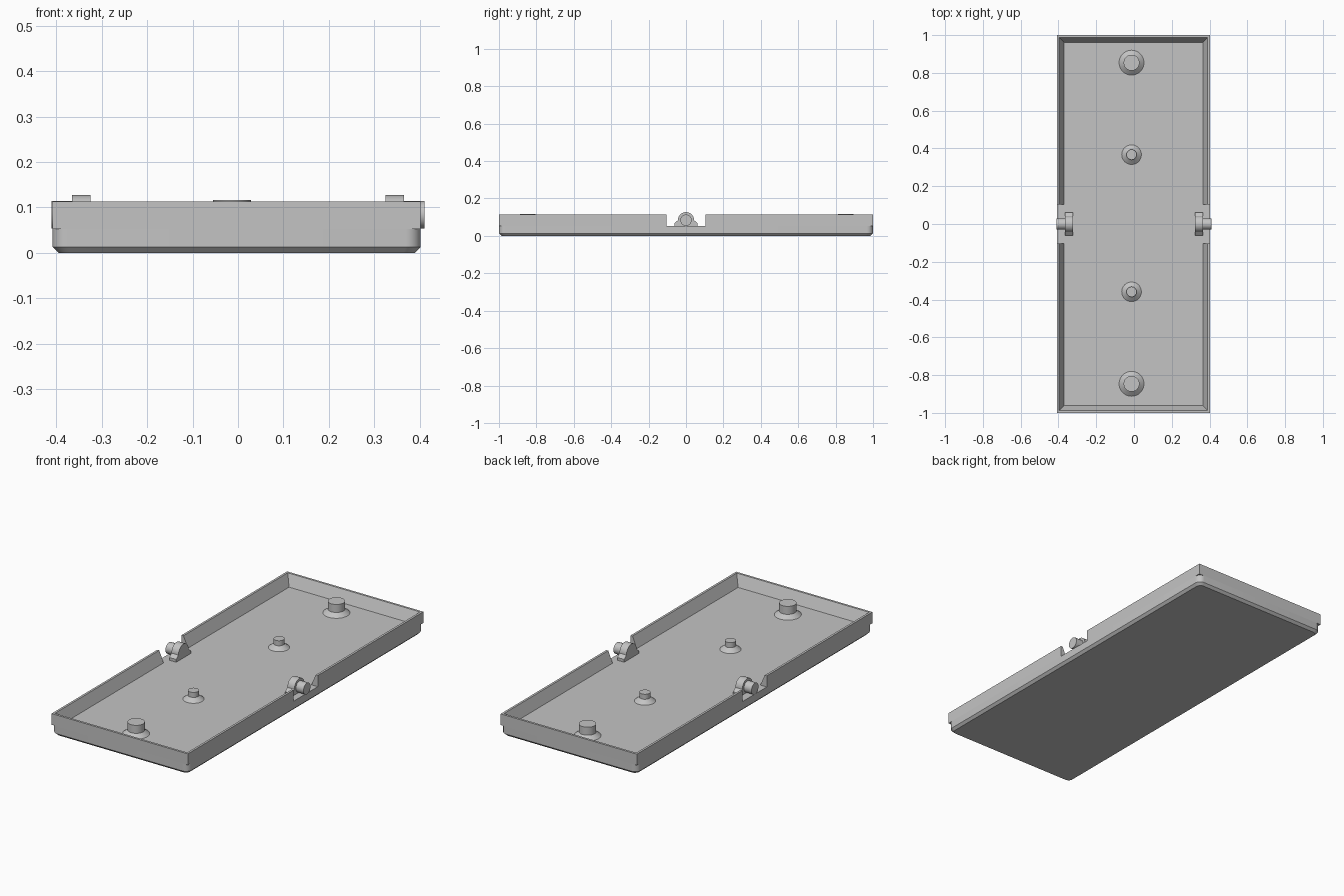
import bpy, bmesh, math

cube = bpy.data.objects.get("Cube")
if cube:
    bpy.data.objects.remove(cube, do_unlink=True)

grey = bpy.data.materials.new("light grey plastic")
grey.use_nodes = True
grey.diffuse_color = (0.55, 0.55, 0.55, 1)
grey.node_tree.nodes["Principled BSDF"].inputs["Base Color"].default_value = (0.55, 0.55, 0.55, 1)

HX, HY = 0.405, 1.0       # tray half sizes
CX = -0.003               # tray centre in x
FLOOR, RIM = 0.053, 0.113
GAP = 0.103               # half width of the side notches


def loft(name, rings):
    """Skin a list of equal-length closed rings and cap both ends."""
    bm = bmesh.new()
    rows = [[bm.verts.new(p) for p in ring] for ring in rings]
    n = len(rows[0])
    for a, b in zip(rows, rows[1:]):
        for i in range(n):
            j = (i + 1) % n
            bm.faces.new((a[i], a[j], b[j], b[i]))
    bm.faces.new(rows[0][::-1])
    bm.faces.new(rows[-1])
    bmesh.ops.recalc_face_normals(bm, faces=bm.faces)
    mesh = bpy.data.meshes.new(name)
    bm.to_mesh(mesh)
    bm.free()
    mesh.materials.append(grey)
    ob = bpy.data.objects.new(name, mesh)
    bpy.context.collection.objects.link(ob)
    bpy.ops.object.select_all(action='DESELECT')
    ob.select_set(True)
    bpy.context.view_layer.objects.active = ob
    bpy.ops.object.shade_smooth_by_angle(angle=math.radians(30))
    return ob


def circle(r, n=48):
    return [(r * math.cos(2 * math.pi * i / n), r * math.sin(2 * math.pi * i / n)) for i in range(n)]


def rounded_rect(hx, hy, r, z, steps=8):
    pts = []
    for k, (sx, sy) in enumerate([(1, 1), (-1, 1), (-1, -1), (1, -1)]):
        for i in range(steps + 1):
            a = math.pi / 2 * (k + i / steps)
            pts.append((CX + sx * (hx - r) + r * math.cos(a), sy * (hy - r) + r * math.sin(a), z))
    return pts


# Floor slab with rounded corners and a chamfered underside
CH = 0.013
loft("tray_floor", [
    rounded_rect(HX - CH, HY - CH, 0.025, 0),
    rounded_rect(HX, HY, 0.033, CH),
    rounded_rect(HX, HY, 0.033, FLOOR),
])

# Square-cornered walls, thicker at the foot, open at the side notches
section = [(0, FLOOR), (0, RIM), (0.012, RIM), (0.038, FLOOR)]
for name, s in (("front_wall", -1), ("back_wall", 1)):
    path = [(1, False), (1, True), (-1, True), (-1, False)]
    loft(name, [[(CX + sx * (HX - d), s * ((HY - d) if corner else GAP), z) for d, z in section]
                for sx, corner in path])


# Round posts with a conical foot
def post(name, y, foot_r, r, top):
    prof = [(foot_r, FLOOR - 0.005), (foot_r, FLOOR), (r, FLOOR + 0.02), (r, top)]
    loft(name, [[(-0.013 + x, y + v, z) for x, v in circle(rad)] for rad, z in prof])


for name, s in (("front", -1), ("back", 1)):
    post(name + "_large_post", 0.004 + s * 0.85, 0.066, 0.042, 0.116)
    post(name + "_small_post", 0.004 + s * 0.363, 0.052, 0.027, 0.10)

# Pivot lugs with outward pins at the notches
PZ, LR = 0.084, 0.043
outline = [(-0.062, FLOOR - 0.005), (0.062, FLOOR - 0.005), (0.062, 0.068)]
outline += [(LR * math.cos(math.pi * i / 24), PZ + LR * math.sin(math.pi * i / 24)) for i in range(25)]
outline += [(-0.062, 0.068)]
for name, s in (("left", 1), ("right", -1)):
    loft(name + "_pivot_lug", [[(s * x, y, z) for y, z in outline] for x in (0.324, 0.365)])
    loft(name + "_pivot_pin", [[(s * x, y, PZ + z) for y, z in circle(0.03)] for x in (0.36, 0.41)])
